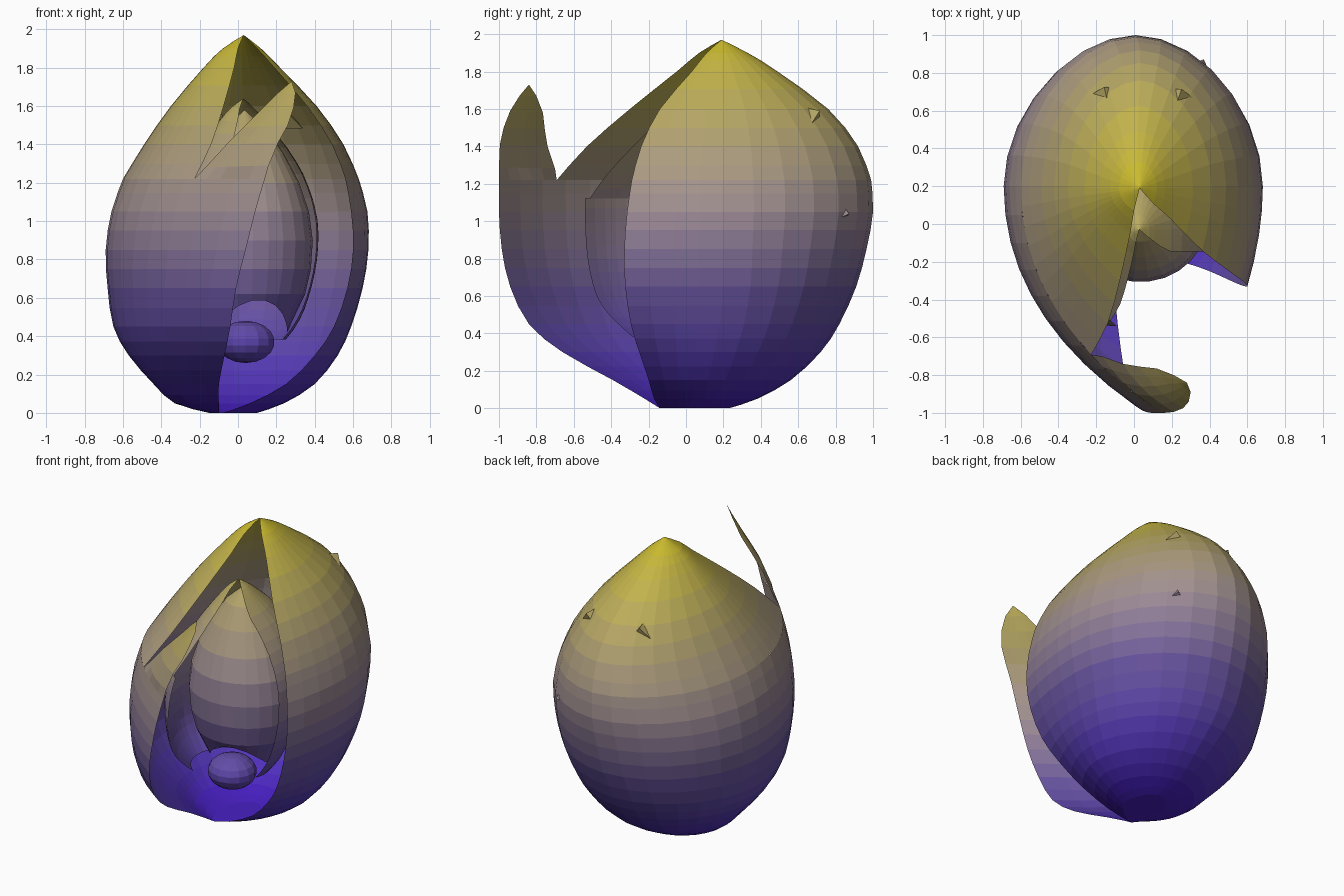
import bpy, bmesh, math
from mathutils import Vector

if "Cube" in bpy.data.objects:
    bpy.data.objects.remove(bpy.data.objects["Cube"])

# Height-band colours: violet base, mauve middle, yellow tip
BANDS, TOP = 36, 1.97
STOPS = [(0.0, (.06, .01, .55)), (.3, (.14, .09, .34)), (.56, (.36, .28, .29)),
         (.75, (.44, .36, .15)), (1.0, (.60, .50, .02))]
mats = []
for b in range(BANDS):
    f = (b + .5) / BANDS
    for (f0, c0), (f1, c1) in zip(STOPS, STOPS[1:]):
        if f0 <= f <= f1:
            c = Vector(c0).lerp(Vector(c1), (f - f0) / (f1 - f0))
    m = bpy.data.materials.new("gradient_%02d" % b)
    m.diffuse_color = (*c, 1)
    m.use_nodes = True
    m.node_tree.nodes["Principled BSDF"].inputs["Base Color"].default_value = m.diffuse_color
    mats.append(m)


def finish(name, bm):
    bmesh.ops.remove_doubles(bm, verts=bm.verts, dist=.0005)
    me = bpy.data.meshes.new(name)
    for m in mats:
        me.materials.append(m)
    for f in bm.faces:
        z = f.calc_center_median().z
        f.material_index = max(0, min(BANDS - 1, int(z / TOP * BANDS)))
    bm.to_mesh(me)
    bm.free()
    ob = bpy.data.objects.new(name, me)
    bpy.context.collection.objects.link(ob)
    return ob


def skin(bm, rows):
    """Join rows of points (clockwise seen from above) into quads."""
    vr = [[bm.verts.new(p) for p in r] for r in rows]
    for a, b in zip(vr, vr[1:]):
        for j in range(len(a) - 1):
            bm.faces.new((a[j], b[j], b[j + 1], a[j + 1]))
    return vr


def smooth_rows(t):
    """Insert Catmull-Rom midpoints between table rows."""
    out = []
    for i in range(len(t) - 1):
        p0, p1, p2, p3 = t[max(i - 1, 0)], t[i], t[i + 1], t[min(i + 2, len(t) - 1)]
        out.append(p1)
        out.append(tuple((9 * (b + c) - a - d) / 16 for a, b, c, d in zip(p0, p1, p2, p3)))
    return out + [t[-1]]


def bez(a, b, c, t):
    return a * (1 - t) ** 2 + b * 2 * t * (1 - t) + c * t * t


# z, left x, right x, back y, widest y, left edge x y, right edge x y
LOWER = smooth_rows([
    (0, -.15, .10, .23, .05, -.10, -.14, -.08, -.14),
    (.05, -.33, .24, .38, .10, -.10, -.22, .06, -.17),
    (.15, -.44, .40, .56, .12, -.10, -.39, .25, -.20),
    (.30, -.57, .52, .72, .15, -.07, -.66, .40, -.25),
    (.45, -.65, .59, .82, .18, -.04, -.84, .50, -.295),
    (.65, -.68, .65, .91, .20, -.01, -.94, .57, -.325),
    (.85, -.69, .68, .965, .20, .04, -.985, .60, -.33),
    (1.05, -.66, .675, 1.0, .20, .09, -1, .59, -.315),
    (1.22, -.60, .63, .99, .20, .14, -1, .56, -.29)])
UPPER = smooth_rows([
    (1.22, -.60, .63, .99, .20, -.227, -.691, .56, -.29),
    (1.40, -.49, .55, .92, .20, -.14, -.53, .49, -.24),
    (1.60, -.35, .41, .76, .20, -.075, -.30, .36, -.14),
    (1.80, -.18, .22, .49, .19, -.02, -.05, .19, .03),
    (1.90, -.08, .12, .33, .19, 0, .07, .10, .11),
    (1.97, .03, .03, .19, .19, .03, .19, .03, .19)])
NOTCH = .71  # where the flap splits from the hood along the left wall


def left_curve(row, t):
    z, xl, xr, yb, ym, lx, ly, rx, ry = row
    k = .58 if row in LOWER else .5546
    return bez(Vector((xl, ym, z)), Vector((xl, ym + (ly - ym) * k, z)), Vector((lx, ly, z)), t)


def contour(row, tmax=1.0):
    """Horizontal section: left wall, rounded back, right wall."""
    z, xl, xr, yb, ym, lx, ly, rx, ry = row
    pts = [left_curve(row, tmax * (1 - i / 9)) for i in range(9)]
    cx, rad = (xl + xr) / 2, (xr - xl) / 2
    for i in range(15):
        a = math.pi * (1 - i / 14)
        c = math.copysign(abs(math.cos(a)) ** 1.06, math.cos(a))
        pts.append(Vector((cx + rad * c, ym + (yb - ym) * abs(math.sin(a)) ** 1.06, z)))
    for i in range(1, 5):
        pts.append(bez(Vector((xr, ym, z)), Vector((xr, (ym + ry) / 2, z)),
                       Vector((rx, ry, z)), i / 4))
    return pts


# Outer hood: lower cup plus upper peak
bm = bmesh.new()
vr = skin(bm, [contour(r) for r in LOWER])
bm.faces.new(vr[0])
skin(bm, [contour(r) for r in UPPER])
finish("outer_hood", bm)

# Front flap curling across the opening
bm = bmesh.new()
FLAP = [((-.17, -.70, 1.28), (.16, -1.0, 1.29)), ((-.06, -.74, 1.40), (.21, -.995, 1.41)),
        ((.03, -.755, 1.49), (.26, -.975, 1.50)), ((.12, -.765, 1.58), (.29, -.94, 1.59)),
        ((.21, -.80, 1.67), (.30, -.89, 1.67)), ((.28, -.84, 1.73), (.28, -.84, 1.73))]
rows = [[left_curve(LOWER[-1], 1 - (1 - NOTCH) * i / 5) for i in range(6)]]
for l, r in FLAP:
    l, r = Vector(l), Vector(r)
    d = (r - l).length
    rows.append([r.lerp(l, i / 5) + Vector((-.04, -.05, 0)) * d * math.sin(math.pi * i / 5)
                 for i in range(6)])
skin(bm, rows)
finish("front_flap", bm)

# Inner petal: smaller hood with trimmed side walls
bm = bmesh.new()


def shrink(p):
    return Vector((p.x * .6 + .01, (p.y - .19) * .55 - .03, .28 + p.z * .69))


def trim_right(row):
    return row[:7] + (row[2] * .8 + row[7] * .2, max(row[8], -.02))


skin(bm, [[shrink(p) for p in contour(trim_right(r), .76)] for r in LOWER[4:]])
skin(bm, [[shrink(p) for p in contour(trim_right(r))] for r in UPPER])
finish("inner_petal", bm)

# Bud: pointed egg, open underneath with a raised front arch
bm = bmesh.new()
BUD = [(.42, .22), (.62, .315), (.75, .345), (.9, .355), (1.05, .335), (1.2, .285),
       (1.35, .205), (1.48, .115), (1.58, 0)]
N = 26
rows = []
for k, (z, r) in enumerate(BUD):
    row = []
    for i in range(N + 1):
        a = -2 * math.pi * i / N
        lift = .17 * max(0, math.cos(a + math.pi / 2 - .25)) ** 3 if k == 0 else 0
        q = r + lift * .45
        row.append((.035 + q * math.cos(a), .04 + q * .93 * math.sin(a) - .03 * z / 1.6, z + lift))
    rows.append(row)
skin(bm, rows)
finish("bud", bm)

# Seed hanging below the bud
bm = bmesh.new()
bmesh.ops.create_uvsphere(bm, u_segments=14, v_segments=9, radius=1)
for v in bm.verts:
    v.co = Vector((.04 + v.co.x * .155, -.12 + v.co.y * .15, .37 + v.co.z * .11))
finish("seed", bm)

# Small petal tips just piercing the back of the hood
for k, (x, y, z, s) in enumerate([(-.15, .69, 1.57, .12), (.24, .68, 1.56, .12), (.36, .85, 1.04, .06)]):
    bm = bmesh.new()
    bmesh.ops.create_cone(bm, cap_ends=True, segments=3, radius1=s, radius2=0, depth=s * .8)
    q = Vector((x, y, .6 if z > 1.2 else 0)).to_track_quat('Z', 'Y')
    for v in bm.verts:
        v.co = q @ v.co + Vector((x, y, z))
    finish("petal_tip_%d" % k, bm)
